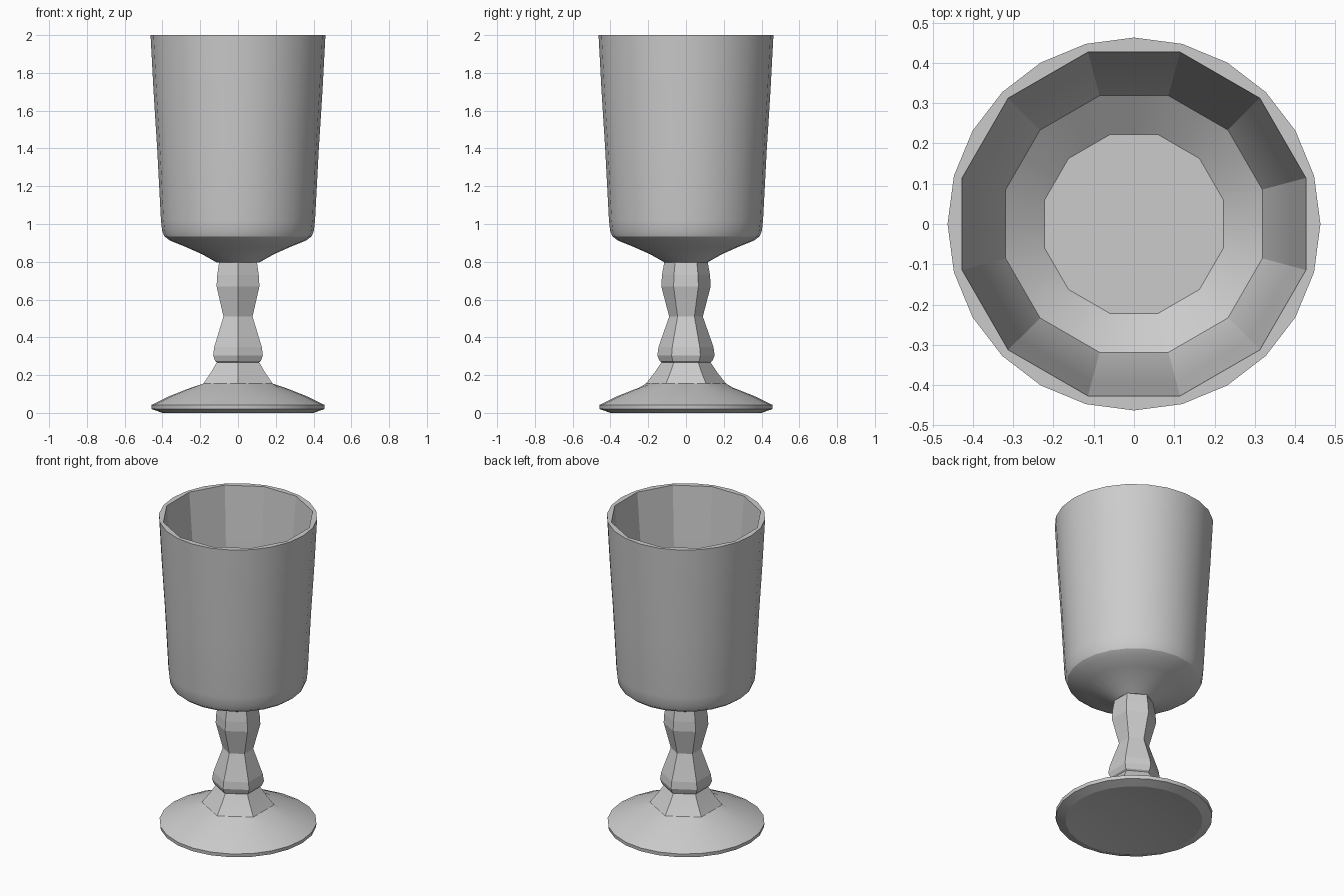
import bpy, bmesh
from math import pi, sin, cos, radians

if "Cube" in bpy.data.objects:
    bpy.data.objects.remove(bpy.data.objects["Cube"])


def ring_radius(a, r, n, phase):
    """Distance from the axis to the side of a regular n-gon at angle a."""
    step = 2 * pi / n
    return r * cos(pi / n) / cos((a - phase + 1e-9) % step - step / 2)


def lathe(name, rings, segs, smooth_angle=None):
    """Loft polygon rings (radius, z, sides, phase in degrees); cap both ends."""
    bm = bmesh.new()
    loops = []
    for r, z, n, ph in rings:
        loop = []
        for i in range(segs):
            a = 2 * pi * i / segs + (pi / 6 if segs == 6 else 0)
            d = ring_radius(a, r, n, radians(ph))
            loop.append(bm.verts.new((d * cos(a), d * sin(a), z)))
        loops.append(loop)
    for lo, hi in zip(loops, loops[1:]):
        for i in range(segs):
            j = (i + 1) % segs
            bm.faces.new((lo[i], lo[j], hi[j], hi[i]))
    bm.faces.new(loops[0][::-1])
    bm.faces.new(loops[-1])
    bmesh.ops.recalc_face_normals(bm, faces=bm.faces)
    mesh = bpy.data.meshes.new(name)
    bm.to_mesh(mesh)
    bm.free()
    ob = bpy.data.objects.new(name, mesh)
    bpy.context.collection.objects.link(ob)
    if smooth_angle:
        bpy.ops.object.select_all(action='DESELECT')
        ob.select_set(True)
        bpy.context.view_layer.objects.active = ob
        bpy.ops.object.shade_smooth_by_angle(angle=radians(smooth_angle))
    return ob


# Bowl: round outside, twelve-sided hollow inside
outside = [(0.11, 0.795), (0.19, 0.84), (0.28, 0.88), (0.36, 0.912), (0.39, 0.935),
           (0.402, 0.965), (0.408, 1.02), (0.428, 1.4), (0.447, 1.7), (0.463, 2.0)]
inside = [(0.442, 2.0), (0.405, 1.6), (0.37, 1.15), (0.33, 1.03), (0.23, 0.96)]
lathe("bowl", [(r, z, 24, 0) for r, z in outside] +
      [(r, z, 12, 15) for r, z in inside], 24, 26)

# Stem: six-sided baluster with two swellings
stem = [(0.11, 0.255), (0.14, 0.275), (0.152, 0.305), (0.145, 0.35), (0.089, 0.51),
        (0.131, 0.67), (0.127, 0.73), (0.115, 0.80)]
lathe("stem", [(r, z, 6, 30) for r, z in stem], 6)

# Foot: thin-edged round base, slightly hollow below, with a six-sided collar
base = [(0.12, 0.03), (0.30, 0.015), (0.40, 0.0), (0.457, 0.02), (0.459, 0.042),
        (0.36, 0.09), (0.25, 0.133)]
collar = [(0.212, 0.155), (0.165, 0.215), (0.125, 0.275)]
lathe("foot", [(r, z, 24, 0) for r, z in base] +
      [(r, z, 6, 30) for r, z in collar], 24, 22)
